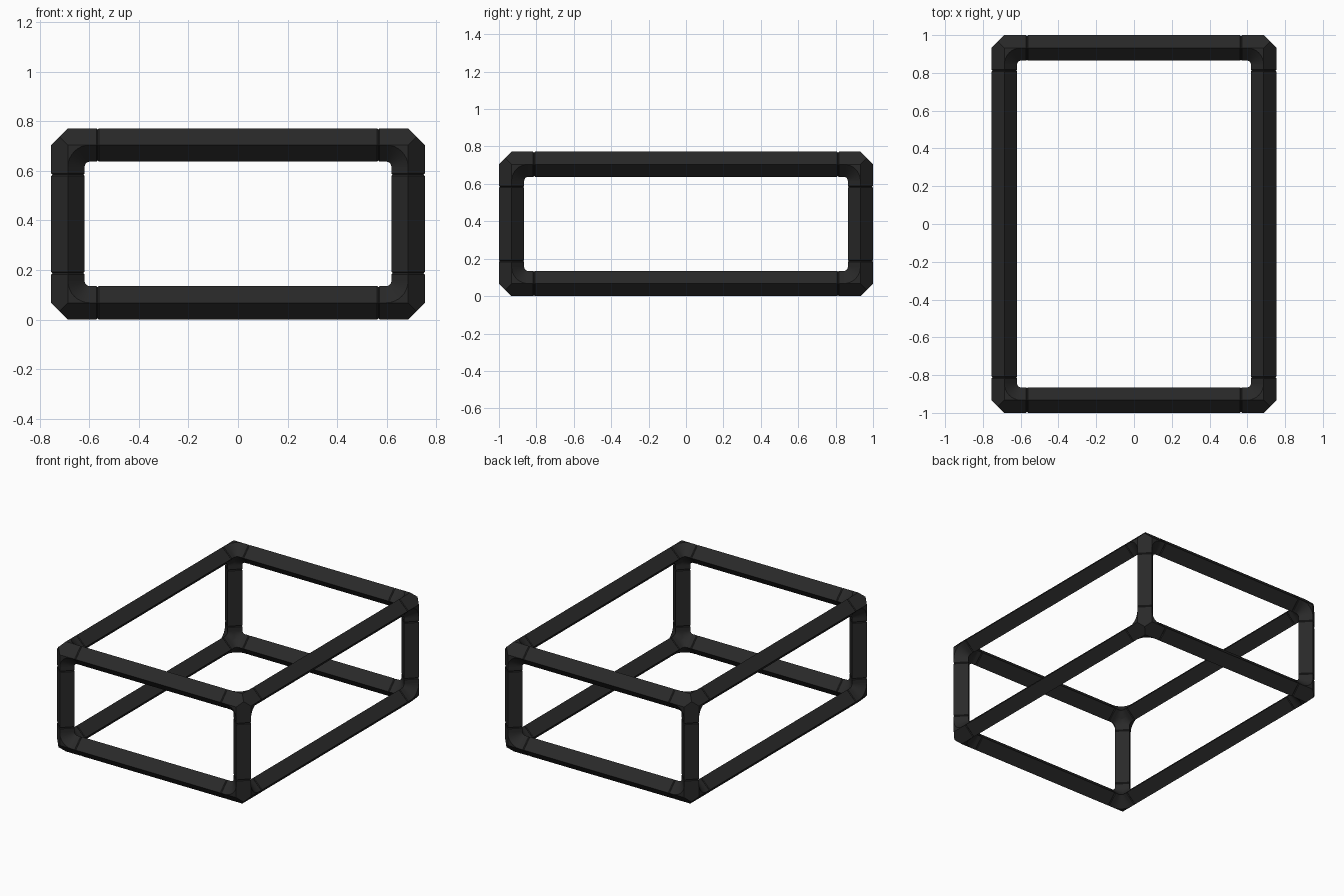
import bpy, bmesh
from math import sin, cos, pi
from itertools import product
from mathutils import Vector

R = 0.0675                         # half diagonal of the diamond tube
BEND = 0.088                       # inner bend radius, along the tube axis
ARM = 0.12                         # joint arm length
CHAMFER = 0.005
CENTRE = Vector((0, 0, 0.386))
HALF = Vector((0.6865, 0.9325, 0.3185))
NAMES = (("right", "left"), ("front", "back"), ("bottom", "top"))

cube = bpy.data.objects.get("Cube")
if cube:
    bpy.data.objects.remove(cube, do_unlink=True)

black = bpy.data.materials.new("matte black")
black.use_nodes = True
COLOUR = (0.022, 0.022, 0.022, 1)
black.diffuse_color = COLOUR
black.node_tree.nodes["Principled BSDF"].inputs["Base Color"].default_value = COLOUR


def loft(bm, rings):
    """Skin a list of closed rings and cap both ends."""
    loops = [[bm.verts.new(p) for p in ring] for ring in rings]
    n = len(loops[0])
    for a, b in zip(loops, loops[1:]):
        for i in range(n):
            j = (i + 1) % n
            bm.faces.new((a[i], a[j], b[j], b[i]))
    bm.faces.new(loops[0])
    bm.faces.new(loops[-1])


def diamond(centre, side, up, r=R):
    return [centre + side * r, centre + up * r, centre - side * r, centre - up * r]


def finish(bm, name, location):
    bmesh.ops.recalc_face_normals(bm, faces=bm.faces)
    mesh = bpy.data.meshes.new(name)
    bm.to_mesh(mesh)
    bm.free()
    mesh.materials.append(black)
    obj = bpy.data.objects.new(name, mesh)
    obj.location = location
    bpy.context.collection.objects.link(obj)
    bpy.ops.object.select_all(action='DESELECT')
    obj.select_set(True)
    bpy.context.view_layer.objects.active = obj
    bpy.ops.object.shade_smooth_by_angle(angle=pi / 6)


def axis(i, sign=1):
    v = Vector((0, 0, 0))
    v[i % 3] = sign
    return v


def build_joint(signs):
    bm = bmesh.new()
    out = [axis(i, signs[i]) for i in range(3)]

    # faceted hub
    points = [axis(i, s) * R for i in range(3) for s in (-1, 1)]
    points += [Vector(p) * R / 2 for p in product((-1, 1), repeat=3)]
    bmesh.ops.convex_hull(bm, input=[bm.verts.new(p) for p in points])

    for i in range(3):
        u, v, w = out[i], out[(i + 1) % 3], out[(i + 2) % 3]
        # straight arm with a chamfered mouth
        loft(bm, [diamond(-u * 0, v, w),
                  diamond(-u * (ARM - CHAMFER), v, w),
                  diamond(-u * ARM, v, w, R - CHAMFER)])
        # rounded inner elbow between two neighbouring arms
        pivot = -(u + v) * BEND
        radial = [u * cos(t) + v * sin(t) for t in [k * pi / 16 for k in range(9)]]
        loft(bm, [diamond(pivot + d * BEND, d, w) for d in radial])
        # flat web filling the outside of the elbow
        web = [Vector((0, 0, 0))] + [pivot + d * BEND for d in radial]
        loft(bm, [web, [p + w * R for p in web]])

    place = Vector([HALF[i] * signs[i] for i in range(3)]) + CENTRE
    words = [NAMES[i][signs[i] > 0] for i in (2, 1, 0)]
    finish(bm, "_".join(words) + "_corner_joint", place)


def build_bar(i, sa, sb):
    bm = bmesh.new()
    j, k = (i + 1) % 3, (i + 2) % 3
    u, v, w = axis(i), axis(j), axis(k)
    end = HALF[i] - ARM
    inner = end - CHAMFER
    loft(bm, [diamond(u * x, v, w, r) for x, r in
              ((-end, R - CHAMFER), (-inner, R), (inner, R), (end, R - CHAMFER))])
    place = v * HALF[j] * sa + w * HALF[k] * sb + CENTRE
    side = {j: NAMES[j][sa > 0], k: NAMES[k][sb > 0]}
    words = [side[a] for a in (2, 1, 0) if a in side]
    finish(bm, "_".join(words) + ("_cross_bar", "_long_bar", "_post")[i], place)


for signs in product((-1, 1), repeat=3):
    build_joint(signs)
for i in range(3):
    for sa, sb in product((-1, 1), repeat=2):
        build_bar(i, sa, sb)
